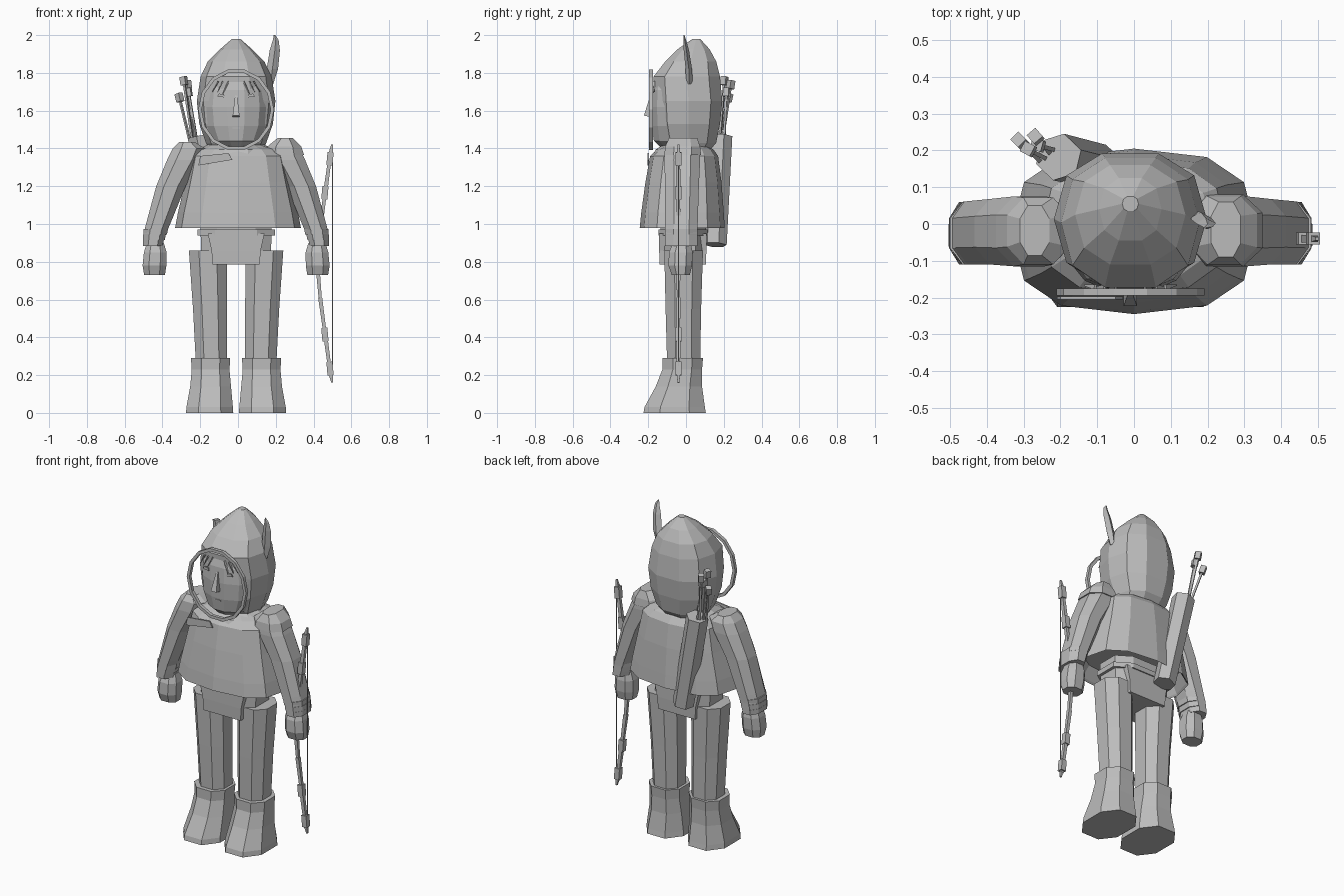
import bpy, bmesh
from math import sin, cos, pi, copysign
from mathutils import Vector, Matrix

cube = bpy.data.objects.get("Cube")
if cube:
    bpy.data.objects.remove(cube)

GREY = (0.5, 0.5, 0.5, 1)
grey = bpy.data.materials.new("plain_grey")
grey.use_nodes = True
grey.diffuse_color = GREY
grey.node_tree.nodes["Principled BSDF"].inputs["Base Color"].default_value = GREY

CX = -0.01  # mirror plane of the limbs


def finish(name, bm):
    bmesh.ops.recalc_face_normals(bm, faces=bm.faces)
    mesh = bpy.data.meshes.new(name)
    bm.to_mesh(mesh)
    bm.free()
    mesh.materials.append(grey)
    obj = bpy.data.objects.new(name, mesh)
    bpy.context.collection.objects.link(obj)
    return obj


def loft(name, rings, n=8, turn=0.5, power=1.0, side=1):
    """Skin horizontal rings (x, y front, y back, z, half width)."""
    angles = [2 * pi * (i + turn) / n for i in range(n)]
    outline = [[copysign(abs(v) ** power, v) for v in (sin(a), -cos(a))] for a in angles]
    sx, sy = (max(abs(p[k]) for p in outline) for k in (0, 1))
    bm = bmesh.new()
    loops = []
    for x, front, back, z, rx in rings:
        x = CX + side * (x - CX)
        mid, ry = (front + back) / 2, (back - front) / 2
        loops.append([bm.verts.new((x + rx * s / sx, mid + ry * c / sy, z)) for s, c in outline])
    for lo, hi in zip(loops, loops[1:]):
        for i in range(n):
            j = (i + 1) % n
            bm.faces.new((lo[i], lo[j], hi[j], hi[i]))
    bm.faces.new(loops[0])
    bm.faces.new(loops[-1])
    return finish(name, bm)


def beam(name, a, b, r1, r2=None, sides=4, flat=1.0):
    """Straight tapered bar from a to b."""
    a, b = Vector(a), Vector(b)
    d = b - a
    m = (Matrix.Translation((a + b) / 2) @ d.to_track_quat('Z', 'Y').to_matrix().to_4x4()
         @ Matrix.Diagonal((1, flat, 1, 1)) @ Matrix.Rotation(pi / sides, 4, 'Z'))
    bm = bmesh.new()
    bmesh.ops.create_cone(bm, cap_ends=True, segments=sides, radius1=r1,
                          radius2=r1 if r2 is None else r2, depth=d.length, matrix=m)
    return finish(name, bm)


def plate(name, points, y, depth=0.008):
    """Thin plate from an x-z outline."""
    bm = bmesh.new()
    face = bm.faces.new([bm.verts.new((x, y, z)) for x, z in points])
    ext = bmesh.ops.extrude_face_region(bm, geom=[face])
    verts = [v for v in ext["geom"] if isinstance(v, bmesh.types.BMVert)]
    bmesh.ops.translate(bm, verts=verts, vec=(0, depth, 0))
    return finish(name, bm)


# Legs, boots and arms on both sides
for label, s in (("left", 1), ("right", -1)):
    loft(label + "_boot", [(.13, -.225, .105, 0, .125), (.13, -.22, .10, .03, .123),
                           (.125, -.16, .085, .14, .108), (.125, -.125, .085, .23, .1),
                           (.125, -.125, .09, .29, .104)], power=.85, side=s)
    loft(label + "_leg", [(.12, -.1, .075, .26, .083), (.128, -.108, .08, .55, .09),
                          (.14, -.115, .09, .86, .1)], power=.85, side=s)
    loft(label + "_sleeve", [(.42, -.11, .06, .95, .06), (.403, -.11, .062, 1.0, .064),
                             (.335, -.11, .068, 1.2, .078), (.265, -.115, .075, 1.34, .09),
                             (.24, -.11, .072, 1.4, .085), (.25, -.085, .05, 1.435, .04)],
         power=.85, side=s)
    for i, (x, z) in enumerate(((.415, .96), (.422, .93), (.428, .90))):
        loft(f"{label}_cuff_{i + 1}", [(x + .003, -.11, .06, z - .016, .062 - .005 * i),
                                       (x, -.11, .06, z + .014, .065 - .005 * i)], power=.85, side=s)
    loft(label + "_hand", [(.422, -.075, .02, .73, .055), (.422, -.093, .032, .78, .063),
                           (.418, -.09, .035, .85, .06), (.418, -.07, .025, .9, .045)],
         power=.85, side=s)

# Hips with the lower centre block, and belt
loft("hips", [(CX, -.135, .105, .86, .185), (CX, -.135, .105, 1.02, .19)], power=.7)
loft("hip_block", [(CX, -.14, .105, .785, .125), (CX, -.142, .108, .86, .13),
                   (CX, -.142, .108, .95, .15)], n=4)
loft("belt", [(CX, -.145, .115, .94, .205), (CX, -.145, .115, .97, .205)], power=.7)

# Cape with a recessed underside, collar folds and left shoulder pad
loft("cape", [(0, -.20, .16, 1.06, .29), (0, -.235, .195, .99, .325), (0, -.245, .205, .98, .333),
              (0, -.237, .2, 1.06, .318), (0, -.215, .188, 1.22, .28), (0, -.19, .17, 1.36, .25),
              (0, -.155, .145, 1.395, .21), (0, -.10, .10, 1.42, .12)], n=12, turn=0, power=.75)
loft("collar", [(CX, -.175, .14, 1.365, .21), (CX, -.16, .13, 1.395, .2), (CX, -.12, .10, 1.42, .15)],
     n=10)
loft("shoulder_pad", [(.245, -.115, .08, 1.365, .105), (.245, -.11, .075, 1.41, .09),
                      (.25, -.09, .06, 1.455, .04)], power=.8)
plate("collar_fold", [(-.21, 1.31), (-.03, 1.34), (-.05, 1.375), (-.2, 1.36)], -.205)

# Hood and face
loft("hood", [(CX, -.09, .11, 1.37, .13), (CX, -.13, .16, 1.43, .16), (CX, -.155, .18, 1.53, .195),
              (CX, -.165, .192, 1.65, .208), (CX, -.172, .18, 1.78, .188), (CX, -.11, .16, 1.86, .15),
              (CX, -.045, .125, 1.925, .085), (CX, .035, .075, 1.98, .022)], n=10, power=.85)
loft("face", [(CX, -.13, .02, 1.40, .07), (CX, -.17, .05, 1.44, .125), (CX, -.182, .06, 1.52, .16),
              (CX, -.187, .06, 1.62, .17), (CX, -.182, .06, 1.71, .16), (CX, -.165, .05, 1.77, .125)],
     n=12)

# Oval hood rim
bm = bmesh.new()
N = 14
rim = []
for i in range(N):
    a = 2 * pi * (i + .5) / N
    rim.append([bm.verts.new((CX + (.193 + dr) * sin(a), y, 1.605 + (.21 + dr) * cos(a)))
                for dr, y in ((-.01, -.195), (.008, -.195), (.008, -.175), (-.01, -.175))])
for i in range(N):
    p, q = rim[i], rim[(i + 1) % N]
    for k in range(4):
        m = (k + 1) % 4
        bm.faces.new((p[k], p[m], q[m], q[k]))
finish("hood_rim", bm)

# Facial features
beam("nose", (CX, -.205, 1.57), (CX, -.183, 1.68), .026, .008)
plate("mouth", [(-.03, 1.505), (.01, 1.505), (.01, 1.51), (-.03, 1.51)], -.184)
for label, s in (("left", 1), ("right", -1)):
    plate(label + "_eye", [(CX + s * x, z) for x, z in ((.06, 1.67), (.1, 1.675), (.09, 1.69), (.065, 1.688))],
          -.184)
    for i, x in enumerate((.07, .1, .125)):
        beam(f"{label}_hair_lock_{i + 1}", (CX + s * x, -.182 + i * .008, 1.69 + i * .005),
             (CX + s * (x - .03), -.172, 1.755), .003, .01, flat=.5)

# Feather on the hood
loft("feather", [(.172, 0, .035, 1.74, .014), (.182, -.002, .032, 1.82, .03),
                 (.195, -.012, .016, 1.92, .027), (.2, -.014, 0, 1.975, .015),
                 (.193, -.012, -.008, 2.0, .004)], n=4, turn=0)

# Quiver and arrows
beam("quiver", (-.09, .155, .89), (-.205, .182, 1.465), .062, .065, sides=6)
for i, (x, y, z) in enumerate(((-.315, .23, 1.69), (-.29, .205, 1.78), (-.27, .24, 1.76), (-.265, .215, 1.72))):
    tip = Vector((x, y, z))
    base = Vector((-.25 + .012 * i, .165 + .012 * i, 1.42))
    beam(f"arrow_{i + 1}", base, tip, .008)
    along = (tip - base).normalized()
    beam(f"arrow_fletching_{i + 1}", tip - along * .045, tip, .022)

# Bow held in the left hand
BY = -.04
beam("bow_string", (.5, BY, .16), (.5, BY, 1.42), .003)
half = [(.42, 0), (.435, .18), (.465, .4), (.492, .6)]
for label, s in (("upper", 1), ("lower", -1)):
    pts = [(x, BY, .79 + s * h) for x, h in half]
    for i in range(3):
        beam(f"bow_{label}_limb_{i + 1}", pts[i], pts[i + 1], .015, .012)
    for i, (x, h) in enumerate(((.46, .375), (.487, .555))):
        beam(f"bow_{label}_wrap_{i + 1}", (x - .003, BY, .79 + s * (h - .035)),
             (x + .003, BY, .79 + s * (h + .035)), .023)
    beam(f"bow_{label}_tip", pts[3], (.498, BY, .79 + s * .63), .011, .006)
